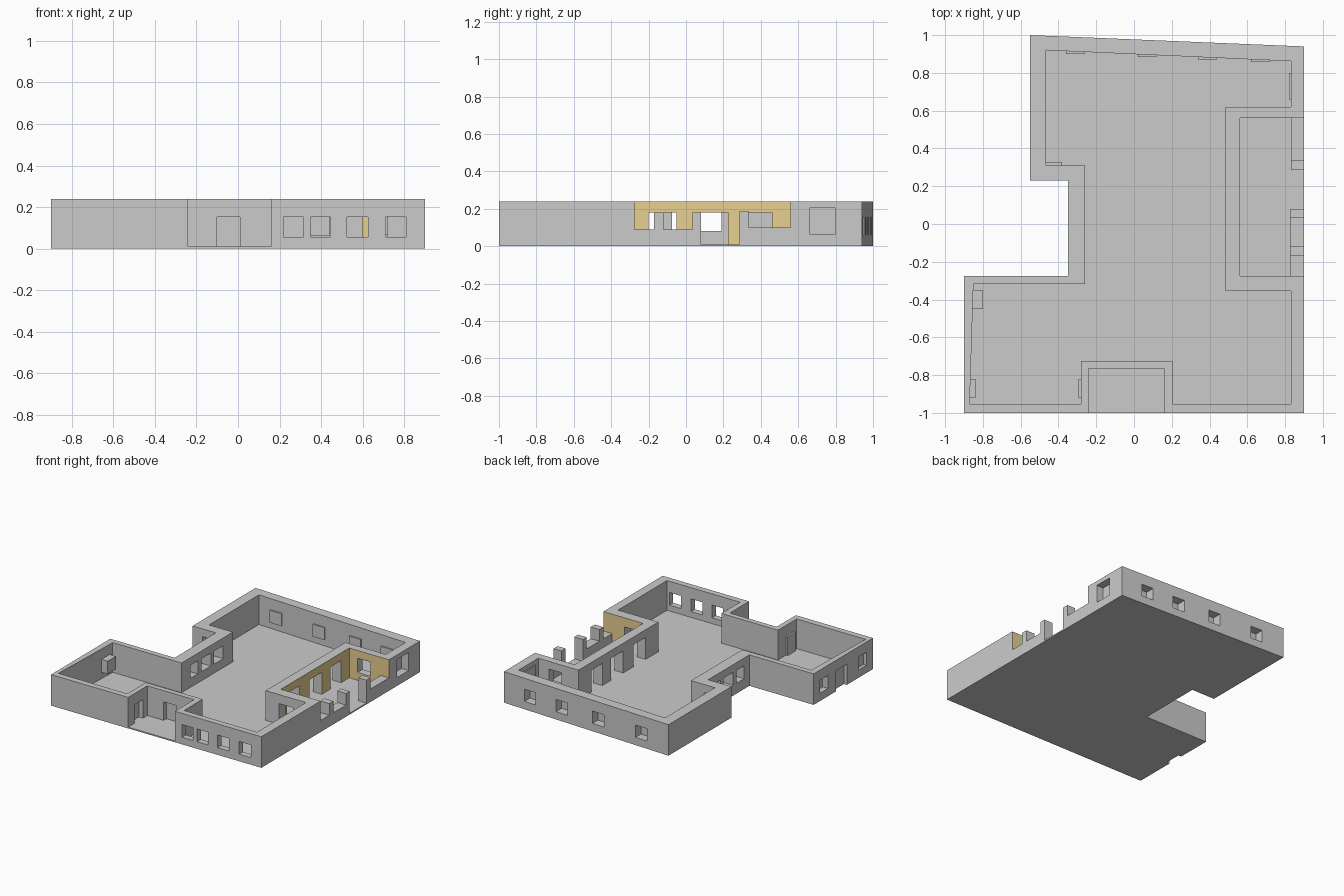
import bpy, bmesh

H, F = 0.24, 0.01   # wall top, floor thickness


def finish(name, bm):
    bmesh.ops.recalc_face_normals(bm, faces=bm.faces)
    me = bpy.data.meshes.new(name)
    bm.to_mesh(me)
    bm.free()
    ob = bpy.data.objects.new(name, me)
    bpy.context.collection.objects.link(ob)
    return ob


def prism(name, pts, z0, z1):
    bm = bmesh.new()
    face = bm.faces.new([bm.verts.new((x, y, z0)) for x, y in pts])
    ext = bmesh.ops.extrude_face_region(bm, geom=[face])
    for v in ext["geom"]:
        if isinstance(v, bmesh.types.BMVert):
            v.co.z = z1
    return finish(name, bm)


def boxes(name, items):
    bm = bmesh.new()
    for x0, x1, y0, y1, z0, z1 in items:
        for v in bmesh.ops.create_cube(bm, size=1)["verts"]:
            v.co.x = x1 if v.co.x > 0 else x0
            v.co.y = y1 if v.co.y > 0 else y0
            v.co.z = z1 if v.co.z > 0 else z0
    return finish(name, bm)


def cut(ob, cutter):
    mod = ob.modifiers.new("cut", 'BOOLEAN')
    mod.operation, mod.solver, mod.object = 'DIFFERENCE', 'EXACT', cutter
    bpy.context.view_layer.objects.active = ob
    bpy.ops.object.modifier_apply(modifier=mod.name)
    cutter.hide_render = True


# Outlines: ground plan, wall outside (with both porches) and room inside
west = [(0.9, 0.94), (-0.55, 1.0), (-0.55, 0.23), (-0.35, 0.23),
        (-0.35, -0.275), (-0.9, -0.275), (-0.9, -1)]
outer = west + [(-0.24, -1), (-0.24, -0.765), (0.16, -0.765), (0.16, -1),
                (0.9, -1), (0.9, -0.275), (0.56, -0.275), (0.56, 0.56), (0.9, 0.56)]
inner = [(0.83, 0.862), (-0.465, 0.92), (-0.465, 0.31), (-0.26, 0.31),
         (-0.26, -0.317), (-0.85, -0.317), (-0.87, -0.953), (-0.28, -0.953),
         (-0.28, -0.725), (0.205, -0.725), (0.205, -0.953), (0.83, -0.953),
         (0.83, -0.355), (0.485, -0.355), (0.485, 0.62), (0.83, 0.62)]

floor = prism("floor", west + [(0.9, -1)], 0, F)
walls = prism("walls", outer, F, H)
room = prism("room_cutter", inner, -0.1, 0.5)
cut(walls, room)

# Openings and the closed panels set into some of them
holes, panels = [], []
for x0, x1 in ((0.22, 0.315), (0.35, 0.445), (0.525, 0.625), (0.71, 0.81)):
    holes.append((x0, x1, -1.1, -0.9, 0.055, 0.153))          # front windows
for x0 in (-0.36, 0.02, 0.34, 0.62):                          # back windows
    yi = 0.92 - (x0 + 0.05 + 0.465) * 0.0448
    holes.append((x0, x0 + 0.1, yi - 0.05, 1.1, 0.06, 0.155))
    panels.append((x0, x0 + 0.1, yi - 0.012, yi + 0.01, 0.06, 0.155))
for y0, y1 in ((-0.21, -0.12), (-0.075, 0.04), (0.08, 0.19)):
    holes.append((-0.4, -0.2, y0, y1, 0.08, 0.18))            # west windows
for y0, y1 in ((-0.2, -0.05), (0.075, 0.225), (0.33, 0.46)):
    holes.append((0.45, 0.6, y0, y1, F - 0.005, 0.18))        # porch doors
holes += [
    (0.6, 0.72, -0.4, -0.2, F - 0.005, 0.17),                 # porch south door
    (0.63, 0.74, 0.5, 0.64, 0.07, 0.18),                      # porch north window
    (0.8, 1.0, 0.66, 0.8, 0.065, 0.205),                      # east window
    (-0.464, -0.38, 0.2, 0.35, 0.06, 0.18),                   # notch window
    (-0.1, 0.01, -0.8, -0.732, F - 0.005, 0.153),             # front door recess
    (-0.3, -0.2, -0.92, -0.82, F - 0.005, 0.153),             # side door
    (-1.0, -0.85, -0.45, -0.35, 0.06, 0.16),                  # wing windows
    (-1.0, -0.84, -0.92, -0.82, 0.06, 0.16),
    (-1.0, -0.875, -0.68, -0.55, -0.05, 0.16),                # wing door recess
]
panels += [
    (0.82, 0.84, 0.66, 0.8, 0.065, 0.205),
    (-0.465, -0.38, 0.3, 0.327, 0.06, 0.18),
    (-0.295, -0.275, -0.92, -0.82, F, 0.153),
    (-0.855, -0.8, -0.45, -0.35, 0.06, 0.16),
    (-0.875, -0.84, -0.92, -0.82, 0.06, 0.16),
]
openings = boxes("opening_cutter", holes)
cut(walls, openings)
wing_door = boxes("threshold_cutter", [(-1.0, -0.875, -0.68, -0.55, -0.05, 0.1)])
cut(floor, wing_door)
boxes("window_panels", panels)

# Porch parapet and its pillars
boxes("parapet", [(0.825, 0.9, -0.275, 0.08, F, 0.09), (0.83, 0.9, 0.285, 0.56, F, 0.1)])
boxes("pillars", [(0.825, 0.9, -0.17, -0.12, 0.09, 0.18),
                  (0.825, 0.9, 0.035, 0.08, 0.09, 0.18),
                  (0.83, 0.9, 0.285, 0.335, 0.1, 0.187)])

# Tan paint on the three porch wall faces
tan = bpy.data.materials.new("tan_paint")
tan.diffuse_color = (0.8, 0.63, 0.28, 1)
me = walls.data
me.materials.clear()
me.materials.append(None)
me.materials.append(tan)
for p in me.polygons:
    c, n = p.center, p.normal
    east = n.x > 0.9 and abs(c.x - 0.56) < 0.003
    side = abs(n.y) > 0.9 and c.x > 0.55 and (abs(c.y - 0.56) < 0.003 or abs(c.y + 0.275) < 0.003)
    p.material_index = 1 if east or side else 0

for helper in (room, openings, wing_door):
    bpy.data.objects.remove(helper, do_unlink=True)
